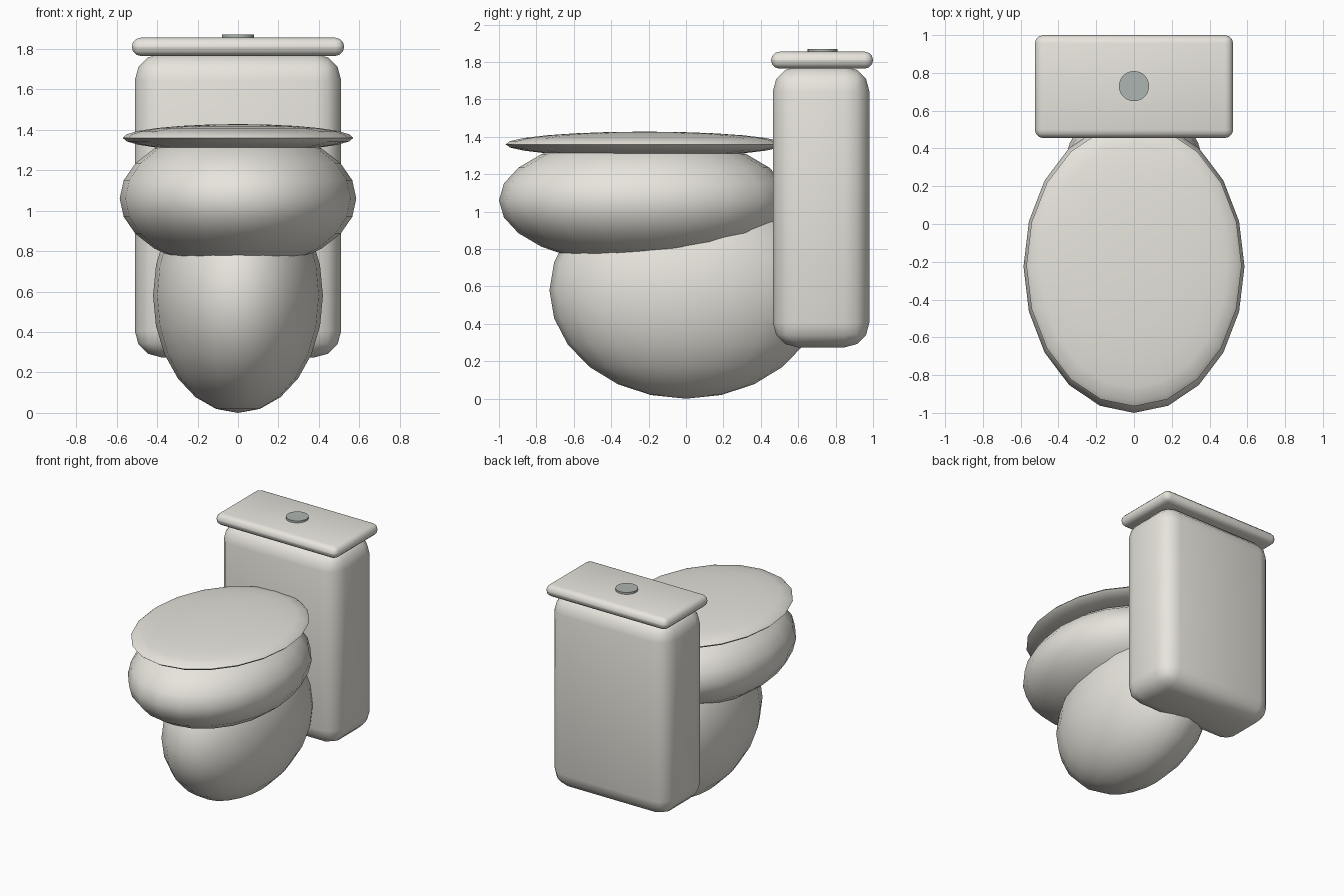
import bpy

if "Cube" in bpy.data.objects:
    bpy.data.objects.remove(bpy.data.objects["Cube"])


def material(name, color):
    m = bpy.data.materials.new(name)
    m.diffuse_color = (*color, 1)
    m.use_nodes = True
    m.node_tree.nodes["Principled BSDF"].inputs["Base Color"].default_value = m.diffuse_color
    return m


ceramic = material("ceramic", (0.80, 0.78, 0.72))
metal = material("button_metal", (0.42, 0.46, 0.44))


def finish(name, mat, angle=0.6):
    o = bpy.context.object
    o.name = name
    bpy.ops.object.transform_apply(location=False, rotation=False, scale=True)
    bpy.ops.object.shade_smooth_by_angle(angle=angle)
    o.data.materials.append(mat)
    return o


def ellipsoid(name, center, radii):
    bpy.ops.mesh.primitive_uv_sphere_add(segments=20, ring_count=12, radius=1, location=center)
    bpy.context.object.scale = radii
    # smooth everywhere except the thin rim of a flat disc
    return finish(name, ceramic, 0.9)


def rounded_box(name, lo, hi, radius):
    center = [(a + b) / 2 for a, b in zip(lo, hi)]
    bpy.ops.mesh.primitive_cube_add(size=1, location=center)
    o = bpy.context.object
    o.scale = [b - a for a, b in zip(lo, hi)]
    bpy.ops.object.transform_apply(location=False, rotation=False, scale=True)
    bev = o.modifiers.new("round", 'BEVEL')
    bev.width = radius
    bev.segments = 3
    bpy.ops.object.modifier_apply(modifier="round")
    return finish(name, ceramic)


# Pedestal, bowl and closed seat lid
ellipsoid("pedestal", (0, 0, 0.58), (0.42, 0.73, 0.58))
ellipsoid("bowl", (0, -0.225, 1.06), (0.585, 0.775, 0.35))
ellipsoid("seat_lid", (0, -0.22, 1.36), (0.57, 0.745, 0.068))

# Water tank and its lid
rounded_box("tank", (-0.51, 0.465, 0.275), (0.51, 0.98, 1.775), 0.13)
rounded_box("tank_lid", (-0.525, 0.455, 1.765), (0.525, 1.0, 1.855), 0.044)

# Flush button
bpy.ops.mesh.primitive_cylinder_add(vertices=24, radius=0.08, depth=0.04, location=(0, 0.73, 1.85))
finish("flush_button", metal)
